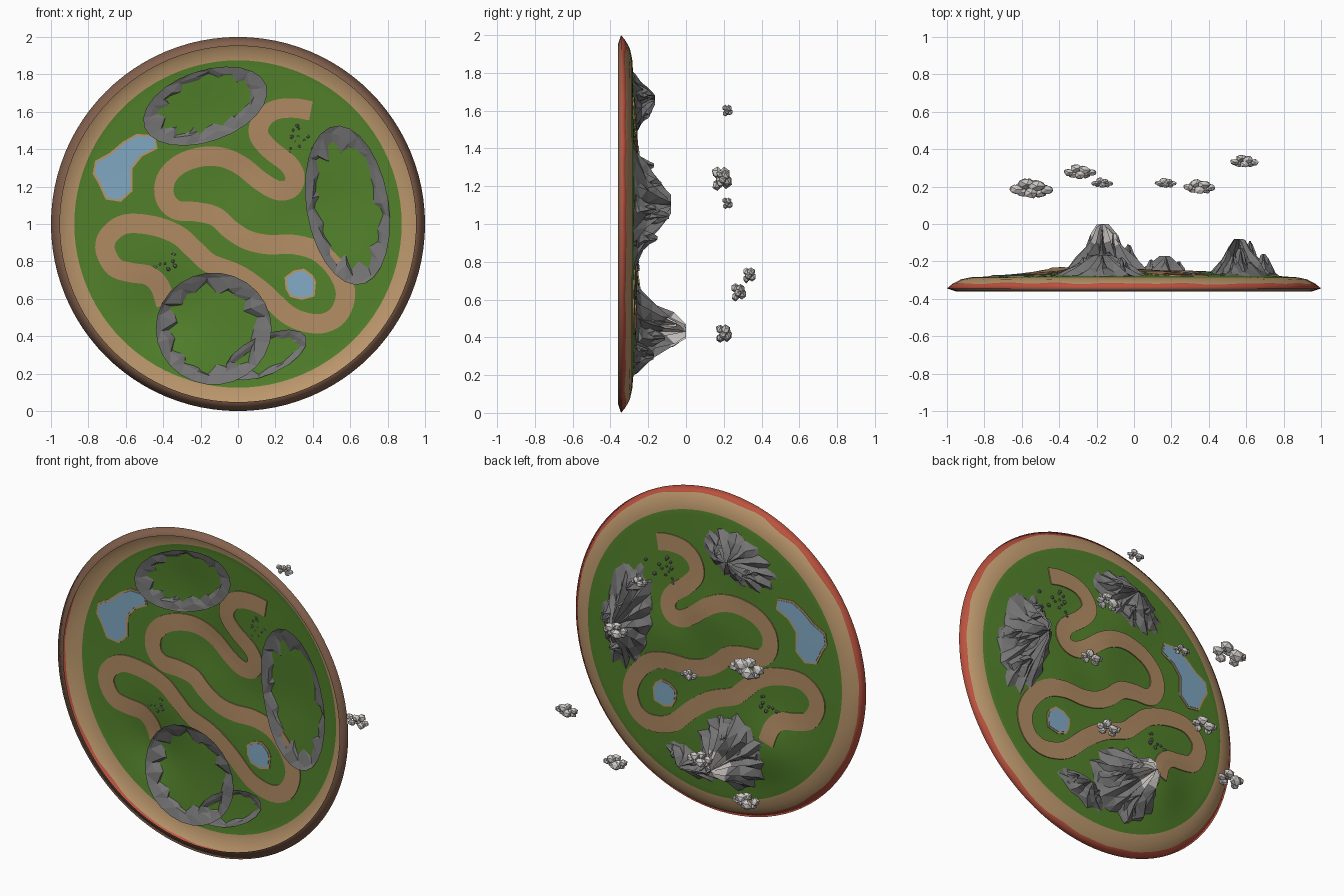
import bpy, bmesh, math, random
from mathutils import Vector, noise

if "Cube" in bpy.data.objects:
    bpy.data.objects.remove(bpy.data.objects["Cube"])

random.seed(4)
TAU = math.tau


def mat(name, *rgb):
    m = bpy.data.materials.new(name)
    m.diffuse_color = (*rgb, 1)
    m.use_nodes = True
    m.node_tree.nodes["Principled BSDF"].inputs["Base Color"].default_value = m.diffuse_color
    return m


GRASS = mat("grass green", .085, .22, .024)
SAND = mat("sand tan", .50, .31, .15)
CLAY = mat("red clay", .50, .085, .05)
SOIL = mat("brown soil", .23, .12, .075)
PATH = mat("path tan", .44, .26, .125)
WATER = mat("water blue", .22, .40, .55)
ROCK = mat("rock grey", .18, .175, .175)
SNOW = mat("snow", .60, .57, .55)
CLOUD = mat("cloud", .62, .59, .57)

# hills: x, z, height, spread
HILLS = [(-.42, .48, .055, .16), (0, 1.25, .02, .14), (.1, .32, .015, .18),
         (.3, 1.02, .012, .12), (-.17, 1.62, .02, .15), (.58, 1.1, .015, .16)]


def ground(x, z):
    """Height (along y) of the island's grass at x, z."""
    r = min(1, math.hypot(x, z - 1) / .875)
    bumps = sum(h * math.exp(-((x - a) ** 2 + (z - b) ** 2) / (2 * s * s)) for a, b, h, s in HILLS)
    return -.265 - .02 * r ** 2 + bumps * (1 - r ** 4)


def finish(name, bm, mats, smooth=False):
    me = bpy.data.meshes.new(name)
    bm.to_mesh(me)
    bm.free()
    for m in mats:
        me.materials.append(m)
    ob = bpy.data.objects.new(name, me)
    bpy.context.collection.objects.link(ob)
    for p in me.polygons:
        p.use_smooth = smooth
    return ob


def loft(bm, rings, loop=True, ring_mats=None):
    """Bridge neighbouring rows of points with quads."""
    vs = [[bm.verts.new(p) for p in r] for r in rings]
    n = len(vs[0])
    for i in range(len(vs) - 1):
        for j in range(n if loop else n - 1):
            k = (j + 1) % n
            f = bm.faces.new((vs[i][j], vs[i][k], vs[i + 1][k], vs[i + 1][j]))
            if ring_mats:
                f.material_index = ring_mats[i]
    bmesh.ops.remove_doubles(bm, verts=bm.verts[:], dist=1e-5)


# island shell: grass disc, sand slope, wavy clay band, soil lip, open below
N = 96
rings, ring_mats = [], []
for i in range(26):
    r = .875 * i / 25
    rings.append([(r * math.cos(TAU * j / N), ground(r * math.cos(TAU * j / N), 1 + r * math.sin(TAU * j / N)),
                   1 + r * math.sin(TAU * j / N)) for j in range(N)])
    ring_mats.append(0)
ring_mats[-1] = 1
for r, y, wob, m in [(.925, -.296, .004, 1), (.968, -.318, .014, 2), (1.0, -.344, .0, 3), (.952, -.36, .0, 3)]:
    row = []
    for j in range(N):
        a = TAU * j / N
        w = noise.noise(Vector((math.cos(a) * 5, math.sin(a) * 5, 2)))
        row.append(((r - wob * w) * math.cos(a), y + wob * w * .9, 1 + (r - wob * w) * math.sin(a)))
    rings.append(row)
    ring_mats.append(m)
bm = bmesh.new()
loft(bm, rings, True, ring_mats)
finish("island", bm, [GRASS, SAND, CLAY, SOIL], True)

# winding path: smooth curve through a few x, z points
PTS = [(.39, 1.605), (.30, 1.62), (.20, 1.61), (.13, 1.56), (.11, 1.48), (.17, 1.40), (.27, 1.32), (.305, 1.25),
       (.28, 1.19), (.21, 1.18), (.12, 1.23), (.02, 1.31), (-.08, 1.355), (-.19, 1.36), (-.31, 1.32), (-.385, 1.24),
       (-.39, 1.14), (-.33, 1.075), (-.22, 1.065), (-.12, 1.04), (-.04, .97), (.05, .915), (.16, .89), (.30, .89),
       (.43, .85), (.53, .75), (.575, .63), (.54, .52), (.46, .47), (.36, .475), (.26, .52), (.13, .64), (0, .73),
       (-.15, .79), (-.23, .86), (-.32, .94), (-.45, .99), (-.60, 1.0), (-.69, .94), (-.71, .86), (-.66, .77),
       (-.57, .74), (-.48, .725), (-.42, .67), (-.385, .57)]
P = [Vector(p) for p in PTS]
P = [2 * P[0] - P[1]] + P + [2 * P[-1] - P[-2]]
line = []
for a, b, c, d in zip(P, P[1:], P[2:], P[3:]):
    for s in range(6):
        t = s / 6
        line.append(.5 * (2 * b + (c - a) * t + (2 * a - 5 * b + 4 * c - d) * t * t + (3 * b - a - 3 * c + d) * t ** 3))
line.append(P[-2])
rows = []
for i, p in enumerate(line):
    d = (line[min(i + 1, len(line) - 1)] - line[max(i - 1, 0)]).normalized()
    side = Vector((-d.y, d.x)) * .052
    section = [(-1, .006), (0, .006), (1, .006), (1, -.006), (0, -.006), (-1, -.006)]
    row = []
    for s, o in section:
        q = p + side * s
        row.append((q.x, ground(q.x, q.y) + o, q.y))
    rows.append(row)
bm = bmesh.new()
loft(bm, rows)
bmesh.ops.holes_fill(bm, edges=bm.edges[:])
bmesh.ops.recalc_face_normals(bm, faces=bm.faces[:])
finish("path", bm, [PATH])


# ponds: thin plates that show on both sides of the ground
def plate(name, outline, grow, thick, m):
    pts = [Vector(p) for p in outline]
    bm = bmesh.new()
    sides = []
    for o in (thick, -thick):
        vs = []
        for i, p in enumerate(pts):
            d = (pts[(i + 1) % len(pts)] - pts[i - 1]).normalized()
            q = p + Vector((-d.y, d.x)) * grow
            vs.append(bm.verts.new((q.x, ground(q.x, q.y) + o, q.y)))
        sides.append(vs)
        bm.faces.new(vs)
    a, b = sides
    for i in range(len(a)):
        k = (i + 1) % len(a)
        bm.faces.new((a[i], a[k], b[k], b[i]))
    bmesh.ops.recalc_face_normals(bm, faces=bm.faces[:])
    bmesh.ops.triangulate(bm, faces=bm.faces[:])
    finish(name, bm, [m])


LONG = [(-.45, 1.465), (-.44, 1.41), (-.52, 1.37), (-.575, 1.30), (-.575, 1.18), (-.63, 1.13), (-.70, 1.14),
        (-.735, 1.22), (-.765, 1.27), (-.755, 1.33), (-.68, 1.37), (-.61, 1.43), (-.54, 1.47)]
SMALL = [(.26, .71), (.30, .74), (.35, .75), (.39, .72), (.405, .69), (.40, .62), (.34, .605), (.285, .62), (.265, .66)]
for name, o in (("long_pond", LONG), ("small_pond", SMALL)):
    plate(name + "_shore", o, .012, .004, SAND)
    plate(name + "_water", o, 0, .0065, WATER)


# mountains: jagged cones with open bases sunk into the ground
def crag(bm, cx, cz, rx, rz, rot, tx, tz, tip, segs, sink):
    base = ground(cx, cz) - sink
    H = tip - base
    ridge = [(1.25 if j % 2 else .72) * random.uniform(.85, 1.15) for j in range(segs)]
    rows = []
    for t in (0, .13, .3, .5, .7, .86, 1):
        row = []
        for j in range(segs):
            edge = t in (0, 1)
            a = TAU * (j + (0 if edge else random.uniform(-.25, .25))) / segs
            k = t * (1 if edge else random.uniform(.88, 1.12))
            u, v = rx * math.cos(a) * k, rz * math.sin(a) * k
            x = cx + u * math.cos(rot) - v * math.sin(rot) + (tx - cx) * (1 - t)
            z = cz + u * math.sin(rot) + v * math.cos(rot) + (tz - cz) * (1 - t)
            h = H * (1 - t) ** 1.55 * (1 if edge else ridge[j])
            row.append((x, min(tip, ground(x, z) * t + ground(cx, cz) * (1 - t) - sink + h), z))
        rows.append(row)
    loft(bm, rows)


def mountain(name, main, spikes, snow_line=9):
    bm = bmesh.new()
    crag(bm, *main)
    for x, z, r, tip in spikes:
        crag(bm, x, z, r, r * .85, random.random(), x, z, tip, 8, -.006)
    bmesh.ops.triangulate(bm, faces=bm.faces[:])
    for f in bm.faces:
        f.material_index = int(f.calc_center_median().y > snow_line)
    finish(name, bm, [ROCK, SNOW])


mountain("snowy_mountain", (-.13, .44, .31, .30, 0, -.17, .43, 0, 26, .034),
         [(-.11, .47, .11, -.05), (-.03, .40, .12, -.11), (-.25, .48, .11, -.15), (-.14, .56, .11, -.15),
          (-.16, .32, .11, -.14)], -.105)
mountain("foothill", (.15, .30, .235, .105, .42, .17, .30, -.17, 16, .018),
         [(.09, .28, .06, -.19), (.24, .33, .06, -.20)])
mountain("long_mountain", (.585, 1.10, .22, .43, .16, .56, 1.10, -.08, 26, .026),
         [(.62, 1.04, .11, -.09), (.57, 1.21, .11, -.13), (.69, 1.08, .09, -.16), (.63, .92, .11, -.15),
          (.53, 1.31, .09, -.17)])
mountain("far_mountain", (-.175, 1.63, .345, .19, .33, -.17, 1.66, -.165, 24, .018),
         [(-.07, 1.68, .09, -.18), (-.27, 1.60, .09, -.18), (-.17, 1.58, .08, -.19)])


# rough lumps for boulders and clouds
def lump(bm, x, y, z, sx, sy, sz, sub):
    vs = bmesh.ops.create_icosphere(bm, subdivisions=sub, radius=1)["verts"]
    for v in vs:
        k = random.uniform(.82, 1.12)
        v.co = Vector((x + v.co.x * sx * k, y + v.co.y * sy * k, z + v.co.z * sz * k))


bm = bmesh.new()
for cx, cz, w, h, n in [(.37, 1.45, .10, .08, 14), (-.39, .79, .06, .06, 8)]:
    for _ in range(n):
        x, z = cx + random.uniform(-w, w), cz + random.uniform(-h, h)
        s = random.uniform(.007, .014)
        lump(bm, x, ground(x, z) + .004, z, s, s, s, 1)
finish("boulders", bm, [ROCK])

# clouds: x, y, z, width
CLOUDS = [(-.55, .19, 1.24, .24), (-.55, .20, .42, .19), (-.29, .28, .64, .18), (-.17, .22, 1.11, .12),
          (.17, .22, 1.60, .12), (.35, .20, 1.24, .18), (.35, .20, .42, .17), (.59, .335, .73, .16)]
for i, (x, y, z, w) in enumerate(CLOUDS):
    bm = bmesh.new()
    for dx, dy, dz, s in [(-.33, -.02, .05, .17), (-.1, .09, -.06, .21), (.13, .05, .1, .2), (.34, -.03, -.04, .16),
                          (.0, -.1, .12, .18), (.2, -.1, -.14, .16), (-.2, -.09, -.12, .16)]:
        lump(bm, x + dx * w, y + dy * w, z + dz * w, s * w, s * w * .72, s * w * .8, 1)
    finish(f"cloud_{i + 1}", bm, [CLOUD])
